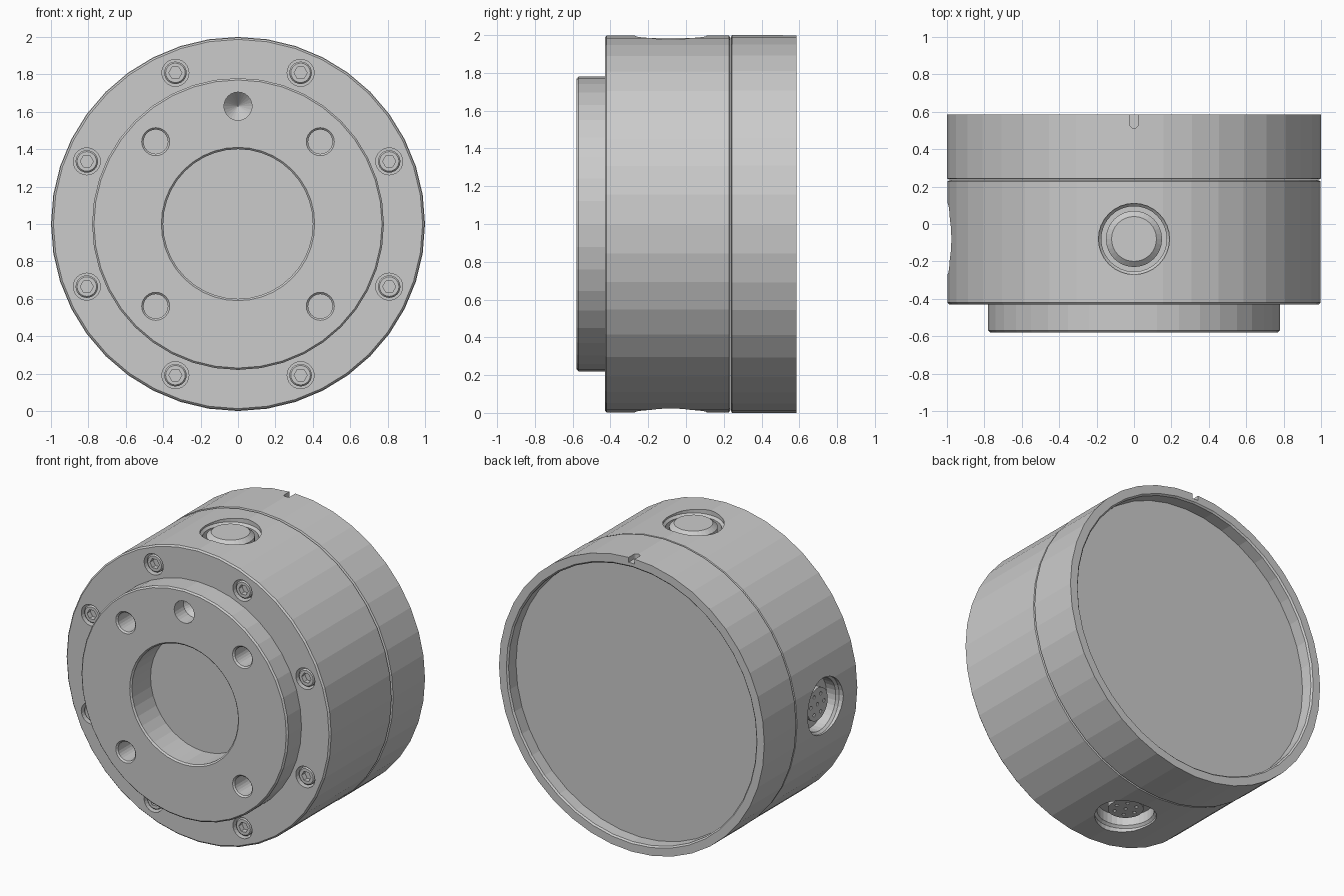
import bpy
import bmesh
from math import sin, cos, pi
from mathutils import Matrix, Vector

if "Cube" in bpy.data.objects:
    bpy.data.objects.remove(bpy.data.objects["Cube"])


def frame(direction, origin):
    """Matrix whose local z axis points along direction."""
    turn = Vector(direction).to_track_quat('Z', 'Y').to_matrix().to_4x4()
    return Matrix.Translation(origin) @ turn


def front(x=0, z=1):
    return frame((0, -1, 0), (x, 0, z))


def solid(name, profile, sides, places):
    """Closed turned solid from (radius, height) points, one island per place."""
    bm = bmesh.new()
    for place in places:
        rings = [[bm.verts.new(place @ Vector((r * cos(2 * pi * i / sides),
                                               r * sin(2 * pi * i / sides), h)))
                  for i in range(sides)] for r, h in profile]
        for a, b in zip(rings, rings[1:]):
            for i in range(sides):
                j = (i + 1) % sides
                bm.faces.new((a[i], a[j], b[j], b[i]))
        bm.faces.new(rings[0])
        bm.faces.new(rings[-1])
    bmesh.ops.recalc_face_normals(bm, faces=bm.faces)
    mesh = bpy.data.meshes.new(name)
    bm.to_mesh(mesh)
    bm.free()
    obj = bpy.data.objects.new(name, mesh)
    bpy.context.collection.objects.link(obj)
    return obj


def cut(target, cutter):
    """Subtract the cutter, then discard it."""
    cutter.hide_render = True
    mod = target.modifiers.new("cut", 'BOOLEAN')
    mod.operation = 'DIFFERENCE'
    mod.solver = 'EXACT'
    mod.object = cutter
    bpy.context.view_layer.objects.active = target
    bpy.ops.object.modifier_apply(modifier=mod.name)
    bpy.data.objects.remove(cutter)


def copy(obj, name, place):
    twin = bpy.data.objects.new(name, obj.data)
    twin.matrix_world = place
    bpy.context.collection.objects.link(twin)


# Housing with raised front hub and central bore
housing = solid("housing", [(.985, -.235), (.997, -.228), (.997, .42), (.987, .43),
                            (.78, .43), (.78, .57), (.77, .58), (.41, .58),
                            (.4, .57), (.4, .37)], 40, [front()])

# Rear ring with recessed back plate
rear_ring = solid("rear_ring", [(.985, -.237), (1, -.243), (1, -.585), (.945, -.585),
                                (.935, -.575), (.935, -.495)], 40, [front()])

# Four mounting holes and one conical locating hole in the hub
corners = [front(x, 1 + z) for x in (-.44, .44) for z in (-.44, .44)]
cut(housing, solid("mount_cutter", [(.065, .38), (.065, .57), (.075, .58), (.075, .62)],
                   24, corners))
cut(housing, solid("cone_cutter", [(.002, .4), (.075, .48), (.075, .62)], 24, [front(0, 1.63)]))

# Countersunk socket screws around the flange
spots = [front(.875 * cos(a), 1 + .875 * sin(a))
         for a in (pi / 8 + k * pi / 4 for k in range(8))]
cut(housing, solid("screw_cutter", [(.072, .36), (.072, .5)], 24, spots))
screw = solid("screw_1", [(.06, .35), (.06, .412), (.052, .42)], 24, [Matrix()])
cut(screw, solid("hex_cutter", [(.035, .385), (.035, .5)], 6, [Matrix()]))
screw.matrix_world = spots[0]
for n, spot in enumerate(spots[1:], 2):
    copy(screw, f"screw_{n}", spot)

# Recesses on the top, bottom and right side
top, bottom, side = [frame(d, (0, -.08, 1)) for d in ((0, 0, 1), (0, 0, -1), (-1, 0, 0))]
cut(housing, solid("port_cutter", [(.175, .88), (.175, .95), (.19, .965), (.19, 1.1)],
                   32, [top, bottom, side]))

# Push button in the top recess
solid("top_button", [(.15, .87), (.15, .96), (.12, .985)], 32, [top])

# Connector inserts with pin holes
insert = solid("bottom_connector", [(.11, .87), (.11, .935)], 32, [Matrix()])
pins = [Matrix()] + [Matrix.Translation((.07 * cos(k * pi / 3), .07 * sin(k * pi / 3), 0))
                     for k in range(6)]
cut(insert, solid("pin_cutter", [(.012, .9), (.012, 1)], 10, pins))
insert.matrix_world = bottom
copy(insert, "side_connector", side)

# Round-ended alignment notch in the rear ring
notch = solid("notch_cutter", [(.023, .965), (.023, 1.05)], 16, [frame((0, 0, 1), (0, .535, 1))])
for v in notch.data.vertices:
    if v.co.y > .5351:
        v.co.y += .1
cut(rear_ring, notch)
